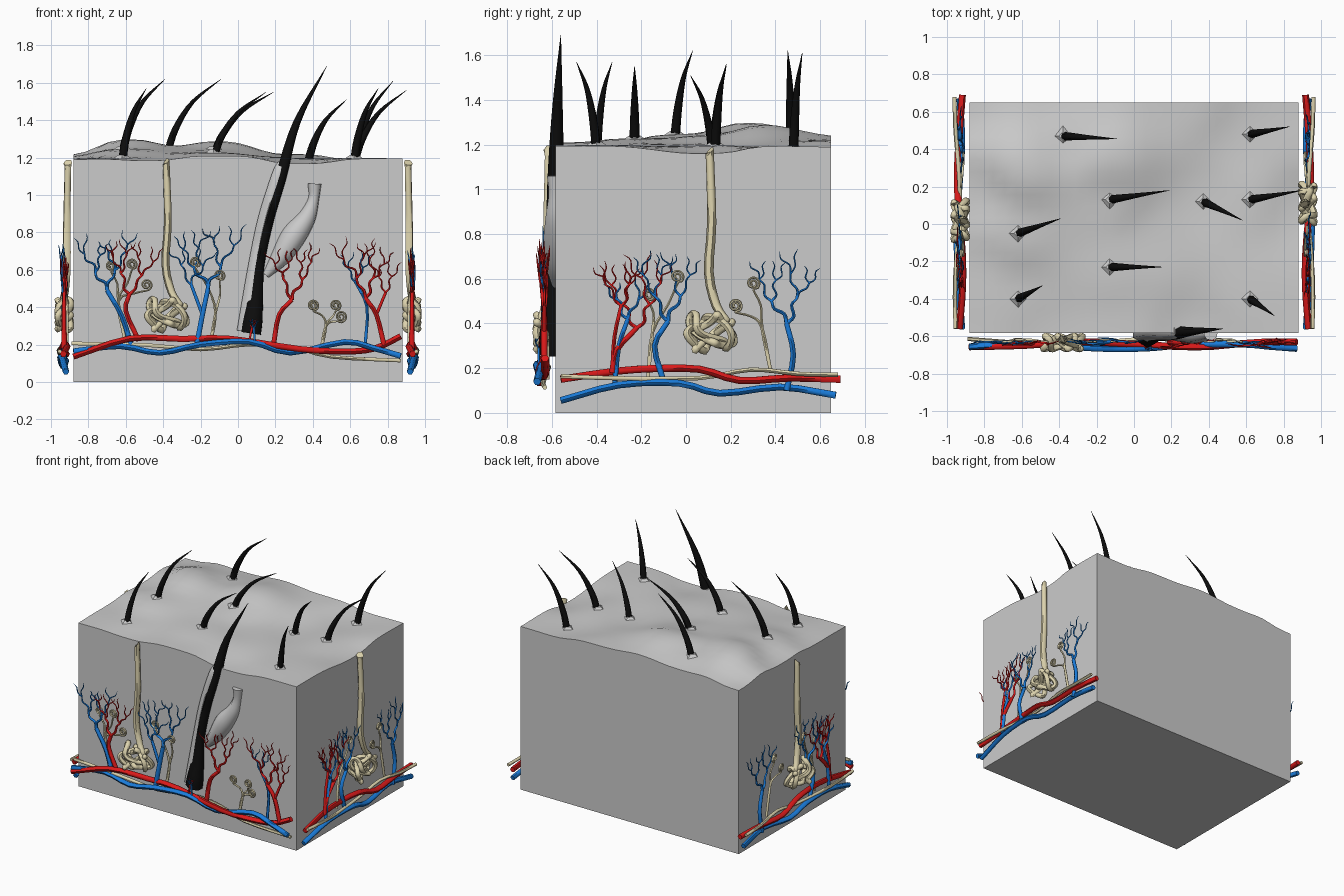
import bpy, bmesh, math, random
from mathutils import Vector

if "Cube" in bpy.data.objects:
    bpy.data.objects.remove(bpy.data.objects["Cube"])

rng = random.Random(4)


def material(name, col):
    m = bpy.data.materials.new(name)
    m.diffuse_color = (*col, 1)
    m.use_nodes = True
    m.node_tree.nodes["Principled BSDF"].inputs["Base Color"].default_value = m.diffuse_color
    return m


RED = material("red", (0.7, 0.01, 0.01))
BLUE = material("blue", (0.01, 0.2, 0.7))
CREAM = material("cream", (0.72, 0.65, 0.42))
BLACK = material("black", (0.004, 0.004, 0.004))


def finish(ob, mat=None, angle=40):
    if mat:
        ob.data.materials.append(mat)
    bpy.ops.object.select_all(action='DESELECT')
    ob.select_set(True)
    bpy.context.view_layer.objects.active = ob
    bpy.ops.object.shade_smooth_by_angle(angle=math.radians(angle))


def smooth_path(pts, n=4):
    """Catmull-Rom through (x, y, z, radius) points."""
    p = [Vector(q) for q in pts]
    p = [2 * p[0] - p[1]] + p + [2 * p[-1] - p[-2]]
    out = []
    for i in range(1, len(p) - 2):
        a, b, c, d = p[i - 1:i + 3]
        for k in range(n):
            t = k / n
            out.append(0.5 * (2 * b + (c - a) * t + (2 * a - 5 * b + 4 * c - d) * t * t
                              + (3 * b - a - 3 * c + d) * t ** 3))
    return out + [p[-2]]


def tubes(name, paths, mat=None, n=4, res=1):
    cu = bpy.data.curves.new(name, 'CURVE')
    cu.dimensions, cu.bevel_depth, cu.bevel_resolution = '3D', 1.0, res
    cu.use_fill_caps = True
    for path in paths:
        q = smooth_path(path, n)
        s = cu.splines.new('POLY')
        s.points.add(len(q) - 1)
        for pt, v in zip(s.points, q):
            pt.co = (v[0], v[1], v[2], 1)
            pt.radius = max(v[3], 0.0008)
    tmp = bpy.data.objects.new(name + "_curve", cu)
    bpy.context.collection.objects.link(tmp)
    me = bpy.data.meshes.new_from_object(tmp.evaluated_get(bpy.context.evaluated_depsgraph_get()))
    bpy.data.objects.remove(tmp)
    ob = bpy.data.objects.new(name, me)
    bpy.context.collection.objects.link(ob)
    me.materials.clear()
    finish(ob, mat, 60)
    return ob


# Hairs: base x, y, tip x, y, z
HAIRS = [(-.62, -.05, -.39, .03, 1.62), (-.62, -.4, -.49, -.33, 1.57), (-.38, .47, -.09, .455, 1.62),
         (-.13, .13, .19, .18, 1.55), (-.13, -.23, .15, -.23, 1.55), (.37, .12, .58, .02, 1.51),
         (.62, .13, .9, .18, 1.56), (.62, .48, .83, .52, 1.61), (.62, -.4, .75, -.49, 1.57)]

# Skin relief: weighted blend of a few control heights
CTRL = [(-.88, -.585, 1.19), (.88, -.585, 1.195), (-.88, .65, 1.19), (.88, .65, 1.19),
        (-.5, -.585, 1.18), (-.1, -.585, 1.21), (.35, -.585, 1.165), (.88, .1, 1.155),
        (.88, .42, 1.195), (-.88, .15, 1.195), (-.88, -.25, 1.19), (-.4, .65, 1.21), (.3, .65, 1.22),
        (-.58, .29, 1.31), (-.12, .32, 1.3), (.1, -.05, 1.2), (-.62, -.05, 1.25),
        (-.62, -.4, 1.2), (-.38, .47, 1.25), (-.13, .13, 1.24), (-.13, -.23, 1.23),
        (.37, .12, 1.18), (.62, .13, 1.2), (.62, .48, 1.18), (.62, -.4, 1.2)]


def height(x, y):
    ws = zs = 0
    for a, b, z in CTRL:
        w = 1 / (((x - a) ** 2 + (y - b) ** 2) ** 1.6 + 0.001)
        ws += w
        zs += w * z
    return zs / ws


# Skin block
bm = bmesh.new()
bmesh.ops.create_grid(bm, x_segments=28, y_segments=20, size=1)
for v in bm.verts:
    v.co = (v.co.x * .88, .0325 + v.co.y * .6165, 0)
ext = bmesh.ops.extrude_face_region(bm, geom=bm.faces[:])
for v in ext['geom']:
    if isinstance(v, bmesh.types.BMVert):
        v.co.z = height(v.co.x, v.co.y)
bmesh.ops.recalc_face_normals(bm, faces=bm.faces[:])
me = bpy.data.meshes.new("skin_block")
bm.to_mesh(me)
bm.free()
block = bpy.data.objects.new("skin_block", me)
bpy.context.collection.objects.link(block)
finish(block)

# Small surface hairs with four-sided collars
paths = []
for x, y, tx, ty, tz in HAIRS:
    h = height(x, y)
    bpy.ops.mesh.primitive_cone_add(vertices=4, radius1=.06, radius2=.022, depth=.025, location=(x, y, h + .002))
    bpy.context.object.name = "hair_collar"
    paths.append([(x + (tx - x) * f, y + (ty - y) * f, h - .03 + (tz - h + .03) * g, r)
                  for f, g, r in ((0, 0, .023), (.16, .34, .02), (.48, .7, .012), (1, 1, .001))])
tubes("surface_hairs", paths, BLACK)

# Large cut hair, its sheath and the oil gland
tubes("large_hair", [[(.07, -.6, .26, .06), (.08, -.6, .33, .058), (.095, -.597, .45, .045),
                      (.11, -.592, .63, .036), (.16, -.588, .87, .037), (.23, -.582, 1.1, .035),
                      (.315, -.574, 1.39, .022), (.475, -.56, 1.69, .001)]], BLACK)
tubes("hair_sheath", [[(.05, -.575, .27, .065), (.065, -.575, .4, .057), (.095, -.575, .63, .045),
                       (.145, -.575, .87, .045), (.215, -.575, 1.1, .042), (.24, -.57, 1.17, .03)]])
tubes("oil_gland", [[(.41, -.585, 1.06, .038), (.405, -.585, .98, .03), (.37, -.58, .88, .05),
                     (.3, -.57, .78, .07), (.23, -.575, .67, .055), (.15, -.58, .57, .02)]], None, 4, 2)


def tree(trunk, size, r=.014, levels=3, d=.05):
    """Trunk through (u, z) points, then forking twigs. Returns (u, d, z, r) paths."""
    n = len(trunk)
    out = [[(u, d, z, r * (1.1 - .25 * i / n)) for i, (u, z) in enumerate(trunk)]]

    def fork(u, z, dd, ang, length, r, k):
        side, dj = rng.choice((-1, 1)) * rng.uniform(.08, .16), rng.uniform(-.015, .015)
        e = []
        for f, s in ((0, 0), (.35, side), (.7, -side * .6), (1, 0)):
            e.append((u + length * (f * math.sin(ang) + s * math.cos(ang)), dd + dj * f,
                      z + length * (f * math.cos(ang) - s * math.sin(ang)), r * (1 - .35 * f)))
        if k == 0:
            e[-1] = e[-1][:3] + (.001,)
        out.append(e)
        if k:
            for s in (-1, 1):
                a = ang * .4 + s * rng.uniform(.25, .55)
                fork(*[e[-1][i] for i in (0, 2, 1)], a, length * rng.uniform(.75, 1.05), r * .65, k - 1)
    for s in (-1, 1):
        fork(*trunk[-1], d, s * rng.uniform(.35, .6), size, r * .7, levels - 1)
    return out


def nerve(base, mid, ends, d=.035):
    """Thin nerve with a flat spiral at each end."""
    out = []
    for u, z in ends:
        path = [(*base, .009), (*mid, .008), ((mid[0] + u) / 2 + .015, (mid[1] + z) / 2, .006)]
        path = [(a, d, b, r) for a, b, r in path]
        for i in range(19):
            t, rad = i * .7 - 1.5, .031 - .0014 * i
            path.append((u + rad * math.cos(t), d + .01, z + rad * math.sin(t), .0055))
        out.append(path)
    return out


def sweat_gland(u, z, top):
    """Duct from the surface running into a tangled coil."""
    path = [(u - .005, .03, top, .026), (u - .003, .03, top - .03, .019), (u + .005, .035, .85, .021),
            (u - .008, .035, .63, .022), (u + .025, .045, .48, .021)]
    for i in range(64):
        t = i / 64 * 2 * math.pi + .38
        path.append((u + .088 * math.sin(3 * t + .6) + .018 * math.sin(11 * t), .05 + .035 * math.sin(7 * t),
                     z + .068 * math.sin(4 * t) + .016 * math.cos(9 * t), .0175))
    return [path]


def panel(name, place, mains, depths, reds, blues, nerves, gland):
    """All vessels, nerves and the sweat gland of one cut face."""
    def put(label, paths, mat, n=3):
        tubes(name + label, [[(*place(u, d, z), r) for u, d, z, r in p] for p in paths], mat, n)
    lines = [[(u, d + .015 * math.sin(6 * u + 2 * k), z + .006 * math.sin(17 * u + k), r) for u, z in m]
             for k, (m, d, r) in enumerate(zip(mains, depths, (.0185, .0175, .011)))]
    put("_arteries", [lines[0]] + [p for t in reds for p in tree(*t)], RED)
    put("_veins", [lines[1]] + [p for t in blues for p in tree(*t)], BLUE)
    put("_nerves", [lines[2]] + [p for t in nerves for p in nerve(*t)], CREAM)
    put("_sweat_gland", sweat_gland(*gland), CREAM)


# Front face
panel("front", lambda u, d, z: (u, -.584 - d, z),
      [[(-.88, .14), (-.58, .23), (-.3, .225), (-.04, .235), (.33, .18), (.57, .165), (.73, .18), (.87, .24)],
       [(-.88, .17), (-.63, .19), (-.42, .155), (-.2, .205), (.06, .21), (.28, .16), (.57, .22), (.73, .175), (.87, .14)],
       [(-.89, .21), (-.5, .2), (-.2, .18), (.06, .2), (.3, .18), (.5, .14), (.87, .12)]],
      (.06, .07, .045),
      [([(-.53, .22), (-.6, .38), (-.58, .47)], .12),
       ([(.19, .2), (.22, .36), (.29, .44)], .12),
       ([(.78, .2), (.74, .36), (.68, .45)], .115),
       ([(.74, .36), (.79, .48)], .09, .009, 2),
       ([(.06, .22), (.075, .29)], .025, .006, 2, .075)],
      [([(-.57, .19), (-.62, .35), (-.7, .49)], .115, .015),
       ([(-.22, .2), (-.19, .36), (-.16, .5)], .135, .015),
       ([(-.19, .36), (-.25, .52)], .12, .01, 2),
       ([(.68, .2), (.69, .4), (.63, .53)], .09, .009, 2),
       ([(.09, .21), (.085, .29)], .025, .006, 2, .075)],
      [((-.6, .2), (-.64, .43), [(-.68, .62), (-.57, .63), (-.49, .52)]),
       ((-.15, .19), (-.12, .37), [(-.23, .64), (-.1, .57)]),
       ((.44, .15), (.47, .3), [(.4, .41), (.55, .35), (.52, .41)])],
      (-.38, .36, 1.175))

# Right and left faces
for side, s, gy in (("right", 1, .11), ("left", -1, .02)):
    o = gy - .11
    panel(side, lambda u, d, z: (s * (.88 + d), u, z),
          [[(-.56, .15), (-.34, .18), (-.16, .2), (.06, .19), (.24, .15), (.46, .15), (.69, .155)],
           [(-.56, .06), (-.3, .12), (-.03, .13), (.15, .09), (.42, .11), (.67, .08)],
           [(-.56, .17), (-.3, .155), (.06, .155), (.29, .19), (.5, .18), (.68, .165)]],
          (.05, .055, .065),
          [([(-.33, .18), (-.31, .28), (-.22, .38)], .12),
           ([(-.33, .18), (-.32, .34), (-.29, .48)], .1, .01, 2)],
          [([(-.32, .12), (-.3, .3), (-.26, .42)], .1, .012, 2),
           ([(-.1, .14), (-.14, .3), (-.08, .41)], .125, .014),
           ([(.45, .1), (.48, .26), (.45, .4)], .12, .014)],
          [((-.17, .16), (-.15, .36), [(-.17, .53), (-.04, .61)]),
           ((.38, .18), (.34, .38), [(.22, .48), (.3, .58)])],
          (.11 + o, .36, 1.17))
